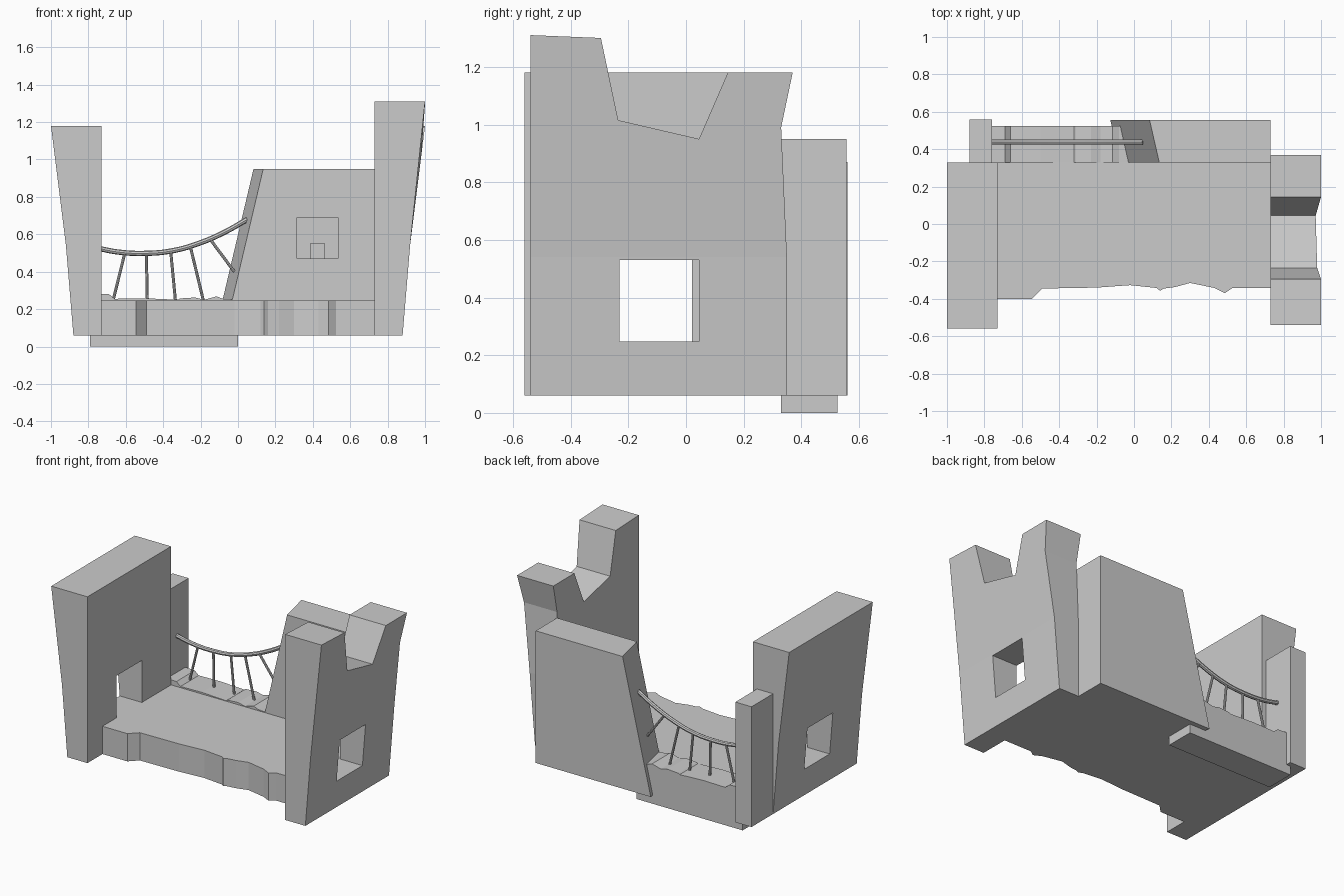
import bpy, bmesh
from mathutils import Vector

cube = bpy.data.objects.get("Cube")
if cube:
    bpy.data.objects.remove(cube, do_unlink=True)

stone = bpy.data.materials.new("light_grey_stone")
stone.use_nodes = True
GREY = (0.6, 0.6, 0.6, 1)
stone.diffuse_color = GREY
stone.node_tree.nodes["Principled BSDF"].inputs["Base Color"].default_value = GREY

GROUND, DECK, BACK = 0.06, 0.25, 0.33


def add_object(name, bm):
    bmesh.ops.recalc_face_normals(bm, faces=bm.faces)
    mesh = bpy.data.meshes.new(name)
    bm.to_mesh(mesh)
    bm.free()
    mesh.materials.append(stone)
    obj = bpy.data.objects.new(name, mesh)
    bpy.context.collection.objects.link(obj)
    return obj


def prism(points, axis, start, end):
    """Extrude a 2D profile along an axis; the profile uses the other two axes in order."""
    bm = bmesh.new()

    def place(p, depth):
        co = list(p)
        co.insert("xyz".index(axis), depth)
        return bm.verts.new(co)

    face = bm.faces.new([place(p, start) for p in points])
    shift = [0, 0, 0]
    shift["xyz".index(axis)] = end - start
    ext = bmesh.ops.extrude_face_region(bm, geom=[face], use_keep_orig=True)
    moved = [g for g in ext["geom"] if isinstance(g, bmesh.types.BMVert)]
    bmesh.ops.translate(bm, verts=moved, vec=shift)
    return bm


def box(name, x, y, z):
    return add_object(name, prism([(x[0], y[0]), (x[1], y[0]), (x[1], y[1]), (x[0], y[1])], "z", *z))


def select_only(obj):
    bpy.ops.object.select_all(action="DESELECT")
    obj.select_set(True)
    bpy.context.view_layer.objects.active = obj


def cut(obj, x, y, z):
    cutter = box("cutter", x, y, z)
    cutter.hide_render = True
    mod = obj.modifiers.new("opening", "BOOLEAN")
    mod.operation = "DIFFERENCE"
    mod.solver = "EXACT"
    mod.object = cutter
    select_only(obj)
    bpy.ops.object.modifier_apply(modifier=mod.name)
    bpy.data.objects.remove(cutter, do_unlink=True)


def batter(z):
    """Distance of the leaning outer wall face from the centre at a height."""
    bend = 0.54
    if z < bend:
        return 0.88 + 0.04 * (z - GROUND) / (bend - GROUND)
    return min(1.0, 0.92 + 0.08 * (z - bend) / (1.18 - bend))


def end_wall(name, profile, side, window_y):
    bm = prism(profile, "x", side * 0.73, side)
    bmesh.ops.bisect_plane(bm, geom=bm.verts[:] + bm.edges[:] + bm.faces[:],
                           plane_co=(0, 0, 0.54), plane_no=(0, 0, 1))
    for v in bm.verts:
        if abs(v.co.x) > 0.9:
            v.co.x = side * batter(v.co.z)
    wall = add_object(name, bm)
    cut(wall, (side * 0.6, side * 1.2), window_y, (DECK - 0.003, 0.53))
    return wall


def tube(name, points, radius):
    curve = bpy.data.curves.new(name, "CURVE")
    curve.dimensions = "3D"
    curve.bevel_depth = radius
    curve.bevel_resolution = 2
    curve.use_fill_caps = True
    curve.resolution_u = 5
    spline = curve.splines.new("BEZIER")
    spline.bezier_points.add(len(points) - 1)
    for bp, (x, z) in zip(spline.bezier_points, points):
        bp.co = Vector((x, 0.438, z))
        bp.handle_left_type = bp.handle_right_type = "AUTO"
    curve.materials.append(stone)
    obj = bpy.data.objects.new(name, curve)
    bpy.context.collection.objects.link(obj)
    select_only(obj)
    bpy.ops.object.convert(target="MESH")
    bpy.ops.object.shade_smooth_by_angle()


# End walls with leaning outer faces and window openings
end_wall("right_wall", [(-0.54, GROUND), (-0.54, 1.31), (-0.295, 1.30), (-0.235, 1.015),
                        (0.045, 0.95), (0.145, 1.18), (0.37, 1.18), (0.33, 0.99),
                        (0.35, 0.54), (0.35, GROUND)], 1, (-0.23, 0.045))
end_wall("left_wall", [(-0.56, GROUND), (-0.56, 1.18), (BACK, 1.18), (BACK, GROUND)],
         -1, (-0.25, 0.02))

# Floor with a broken front edge
floor_edge = [(-0.73, -0.40), (-0.545, -0.40), (-0.49, -0.345), (-0.2, -0.34), (-0.02, -0.327),
              (0.12, -0.342), (0.14, -0.357), (0.16, -0.345), (0.22, -0.337), (0.30, -0.315),
              (0.43, -0.342), (0.485, -0.37), (0.525, -0.343), (0.73, -0.343)]
add_object("floor", prism(floor_edge + [(0.73, BACK), (-0.73, BACK)], "z", GROUND, 0.247))

# Rear block with a sloping end that is skewed toward the back
bm = prism([(-0.075, GROUND), (0.135, 0.95), (0.73, 0.95), (0.73, GROUND)], "y", BACK, 0.557)
for v in bm.verts:
    if v.co.y > 0.5 and v.co.x < 0.5:
        v.co.x -= 0.052
block = add_object("rear_block", bm)
cut(block, (0.315, 0.535), (0.2, 0.43), (0.47, 0.69))
box("niche_step", (0.385, 0.465), (0.37, 0.43), (0.47, 0.55))

# Worn rear ledge and corner post
worn_top = [(0, DECK), (-0.08, 0.255), (-0.115, 0.268), (-0.18, 0.25), (-0.23, 0.262),
            (-0.31, 0.257), (-0.32, 0.25), (-0.5, 0.258), (-0.66, 0.255), (-0.69, 0.28), (-0.79, 0.285)]
add_object("rear_ledge", prism([(-0.79, 0), (0, 0)] + worn_top, "y", BACK, 0.525))
box("corner_post", (-0.88, -0.76), (BACK, 0.56), (GROUND, 0.87))

# Sagging handrail and leaning balusters
tube("handrail", [(-0.77, 0.53), (-0.64, 0.505), (-0.5, 0.498), (-0.35, 0.512),
                  (-0.2, 0.555), (-0.07, 0.612), (0.05, 0.68)], 0.014)
for i, ends in enumerate([[(-0.605, 0.50), (-0.667, 0.25)], [(-0.49, 0.495), (-0.485, 0.25)],
                          [(-0.36, 0.51), (-0.335, 0.25)], [(-0.255, 0.535), (-0.185, 0.245)],
                          [(-0.15, 0.575), (-0.02, 0.40)]]):
    tube(f"baluster_{i + 1}", ends, 0.008)
